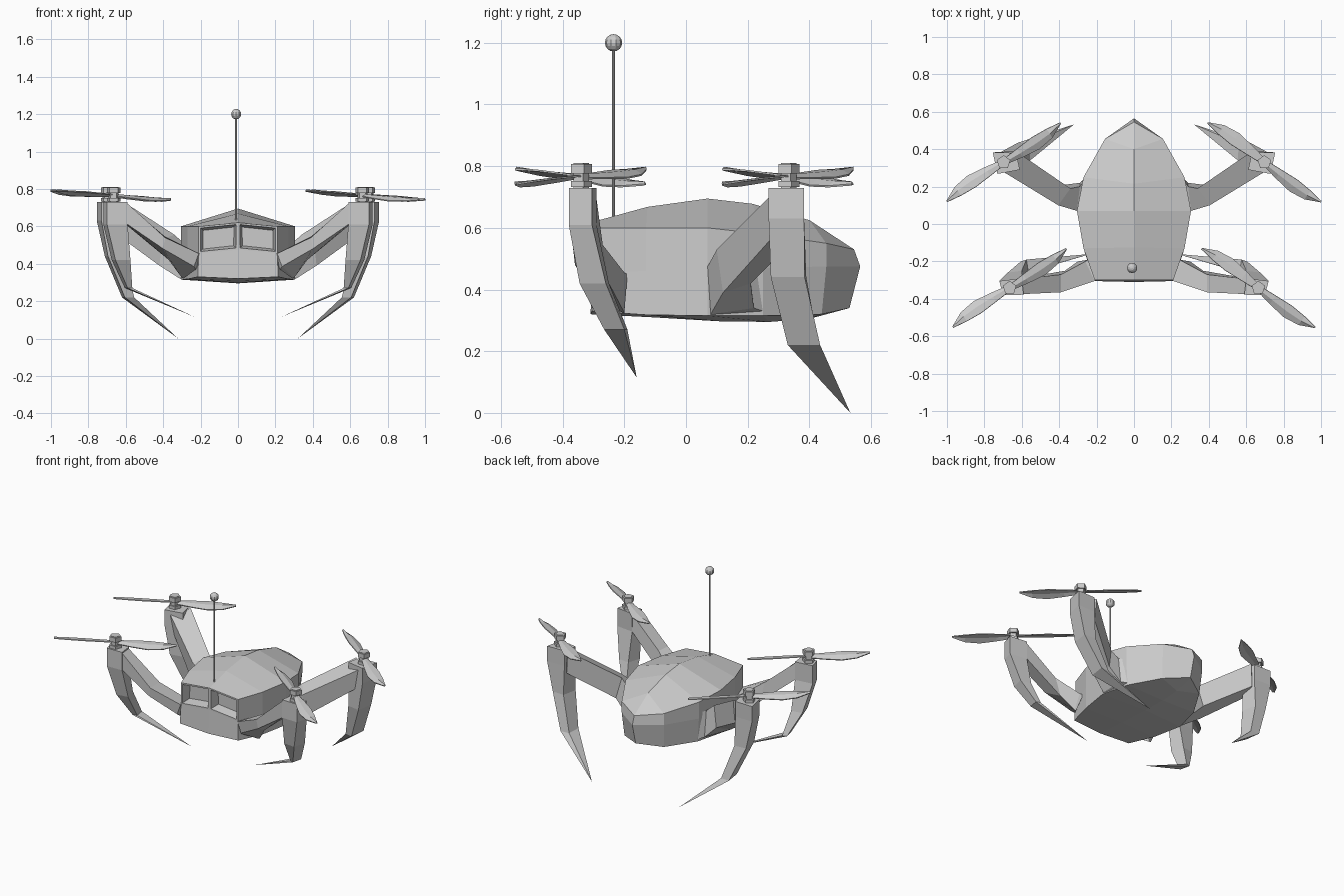
import bpy, bmesh
from math import pi, sin, cos, radians
from mathutils import Vector, Matrix

if "Cube" in bpy.data.objects:
    bpy.data.objects.remove(bpy.data.objects["Cube"])


def finish(name, bm, mirror=False):
    bmesh.ops.remove_doubles(bm, verts=bm.verts, dist=1e-4)
    bmesh.ops.recalc_face_normals(bm, faces=bm.faces)
    me = bpy.data.meshes.new(name)
    bm.to_mesh(me)
    bm.free()
    ob = bpy.data.objects.new(name, me)
    bpy.context.collection.objects.link(ob)
    if mirror:
        mod = ob.modifiers.new("Mirror", 'MIRROR')
        mod.use_clip = True
    return ob


def loft(name, sections, tip=None, mirror=False):
    """Skin between four-sided sections, closed by a cap or a point."""
    bm = bmesh.new()
    rings = [[bm.verts.new(p) for p in s] for s in sections]
    for a, b in zip(rings, rings[1:]):
        for i in range(len(a)):
            j = (i + 1) % len(a)
            bm.faces.new((a[i], a[j], b[j], b[i]))
    bm.faces.new(rings[0])
    if tip:
        t = bm.verts.new(tip)
        r = rings[-1]
        for i in range(len(r)):
            bm.faces.new((r[i], r[(i + 1) % len(r)], t))
    else:
        bm.faces.new(rings[-1])
    return finish(name, bm, mirror)


def level(z, *xy):
    return [(x, y, z) for x, y in xy]


# Body: half profiles (ridge, rim, waist, lower edge, keel) from front to back
rows = [
    [(0, -.30, .62), (.21, -.30, .60), (.21, -.30, .455), (.215, -.305, .33), (0, -.31, .32)],
    [(0, -.125, .668), (.27, -.13, .60), (.27, -.13, .46), (.27, -.13, .318), (0, -.11, .31)],
    [(0, .07, .695), (.305, .07, .60), (.305, .07, .46), (.305, .07, .315), (0, .11, .297)],
    [(0, .215, .678), (.27, .25, .58), (.27, .25, .47), (.26, .25, .315), (0, .27, .295)],
    [(0, .40, .625), (.155, .455, .55), (.155, .455, .475), (.145, .44, .32), (0, .40, .305)],
    [(0, .545, .53), (0, .545, .53), (0, .565, .475), (0, .53, .34), (0, .53, .34)],
]
bm = bmesh.new()
grid = [[bm.verts.new(p) for p in r] for r in rows]
for a, b in zip(grid, grid[1:]):
    for i in range(4):
        bm.faces.new((a[i], a[i + 1], b[i + 1], b[i]))
brow = bm.verts.new((0, -.30, .475))
f = grid[0]
window = bm.faces.new((f[0], brow, f[2], f[1]))
bm.faces.new((brow, f[4], f[3], f[2]))
bmesh.ops.remove_doubles(bm, verts=bm.verts, dist=1e-4)
bmesh.ops.recalc_face_normals(bm, faces=bm.faces)
# Recessed front windows
window.normal_update()
if window.normal.y > 0:
    bmesh.ops.reverse_faces(bm, faces=bm.faces)
bmesh.ops.inset_individual(bm, faces=[window], thickness=.014)
bmesh.ops.inset_individual(bm, faces=[window], thickness=.018, depth=-.06)
finish("body", bm, True)

# Arms from body to elbow: top front, top back, bottom back, bottom front
loft("front_arm", [
    [(.19, -.28, .455), (.24, -.19, .45), (.29, -.20, .322), (.225, -.285, .37)],
    [(.21, -.305, .455), (.26, -.20, .455), (.30, -.20, .325), (.235, -.305, .385)],
    [(.39, -.365, .54), (.39, -.27, .545), (.37, -.25, .42), (.40, -.36, .48)],
    [(.60, -.375, .73), (.61, -.295, .73), (.60, -.29, .61), (.59, -.375, .61)],
], mirror=True)
loft("back_arm", [
    [(.28, .07, .47), (.26, .24, .50), (.26, .25, .33), (.28, .08, .315)],
    [(.305, .07, .475), (.29, .20, .51), (.29, .22, .34), (.31, .08, .32)],
    [(.405, .10, .53), (.34, .19, .555), (.37, .21, .42), (.42, .12, .39)],
    [(.70, .28, .71), (.61, .375, .73), (.62, .37, .58), (.68, .29, .58)],
], mirror=True)

# Claw legs from elbow to ground: outer front, outer back, inner back, inner front
loft("front_leg", [
    level(.73, (.70, -.38), (.72, -.305), (.60, -.29), (.59, -.378)),
    level(.61, (.70, -.38), (.72, -.305), (.60, -.29), (.59, -.378)),
    level(.42, (.655, -.345), (.675, -.26), (.60, -.25), (.575, -.335)),
    level(.27, (.59, -.265), (.605, -.20), (.575, -.19), (.565, -.255)),
], tip=(.23, -.16, .115), mirror=True)
loft("back_leg", [
    level(.73, (.73, .268), (.755, .383), (.63, .38), (.61, .29)),
    level(.63, (.73, .268), (.755, .383), (.63, .38), (.61, .29)),
    level(.44, (.695, .275), (.712, .385), (.63, .39), (.61, .29)),
    level(.22, (.605, .33), (.62, .435), (.56, .43), (.555, .34)),
], tip=(.32, .533, 0), mirror=True)


# Propellers: five-sided hub and two pitched blades, the whole rotor slightly tilted
def rotor(name, x, y, angle):
    bm = bmesh.new()
    for r, h, z in ((.028, .08, .77), (.038, .03, .792), (.038, .02, .742)):
        bmesh.ops.create_cone(bm, cap_ends=True, segments=5, radius1=r, radius2=r, depth=h,
                              matrix=Matrix.Translation((x, y, z)))
    finish(name + "_hub", bm)
    place = (Matrix.Translation((x, y, .765)) @ Matrix.Rotation(angle, 4, 'Z')
             @ Matrix.Rotation(radians(-3.7), 4, 'Y'))
    outline = [(.01, -.018, .015), (.10, -.037, .02), (.20, -.053, .025),
               (.29, -.042, .017), (.37, -.004, .003)]
    for k in range(2):
        turn = place @ Matrix.Rotation(pi * k, 4, 'Z') @ Matrix.Rotation(radians(17), 4, 'X')
        secs = []
        for u, lo, hi in outline:
            mid = (lo + hi) / 2
            secs.append([turn @ Vector(p) for p in (
                (u, lo, -.003), (u, mid, .002), (u, hi, -.003),
                (u, hi, .003), (u, mid, .010), (u, lo, .003))])
        loft(f"{name}_blade_{k + 1}", secs)


for side, s, ang in (("left", -1, 214.7), ("right", 1, 145.3)):
    rotor(f"front_{side}_rotor", s * .665, -.342, radians(ang))
    rotor(f"back_{side}_rotor", s * .697, .33, radians(ang))

# Antenna rod and ball
bm = bmesh.new()
bmesh.ops.create_cone(bm, cap_ends=True, segments=8, radius1=.005, radius2=.005, depth=.58,
                      matrix=Matrix.Translation((-.01, -.235, .90)))
finish("antenna_rod", bm)
bm = bmesh.new()
bmesh.ops.create_uvsphere(bm, u_segments=10, v_segments=8, radius=.028,
                          matrix=Matrix.Translation((-.01, -.235, 1.2)))
finish("antenna_ball", bm)
